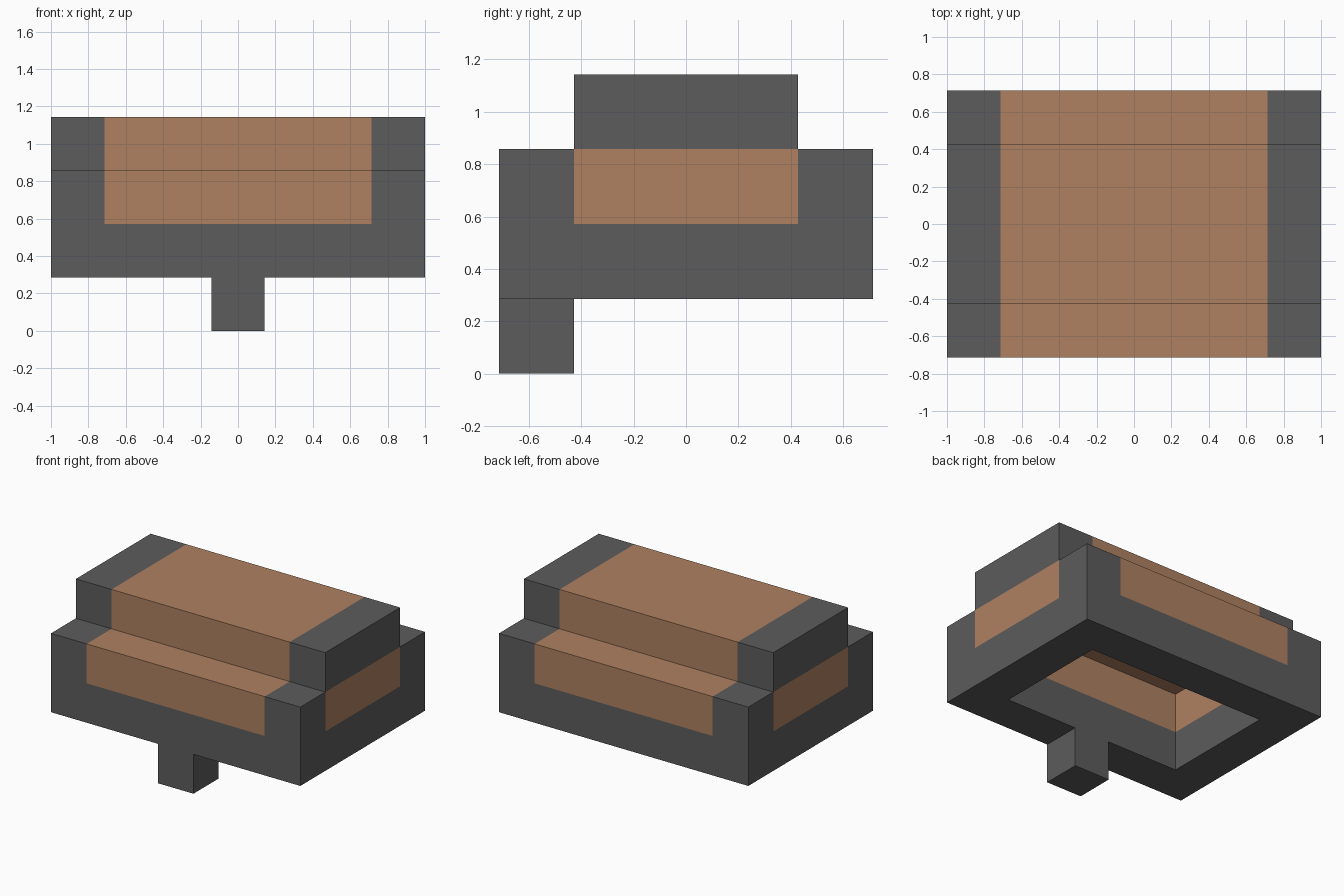
import bpy
import bmesh
from mathutils import Vector

cube = bpy.data.objects.get("Cube")
if cube:
    bpy.data.objects.remove(cube, do_unlink=True)


def make_material(name, colour):
    mat = bpy.data.materials.new(name)
    mat.use_nodes = True
    mat.diffuse_color = colour
    bsdf = mat.node_tree.nodes["Principled BSDF"]
    bsdf.inputs["Base Color"].default_value = colour
    bsdf.inputs["Roughness"].default_value = 0.9
    return mat


MATERIALS = [make_material("dark grey", (0.107, 0.107, 0.107, 1)),
             make_material("tan brown", (0.43, 0.22, 0.12, 1))]

# Everything sits on a grid of one seventh of a unit
U = 1 / 7
XS = [n * U for n in (-7, -5, -1, 1, 5, 7)]
YS = [n * U for n in (-5, -3, 3, 5)]
ZS = [n * U for n in (0, 2, 4, 6, 8)]
CORE_X = (1, 2, 3)   # columns between the end blocks
CORE_Y = 1           # middle row


def part_at(i, j, k):
    """Name of the part filling a grid cell, or None for empty space."""
    if not (0 <= i < 5 and 0 <= j < 3 and 0 <= k < 4):
        return None
    if k == 0:
        return "foot" if i == 2 and j == 0 else None
    if k == 3:
        return "body" if j == CORE_Y else None
    hollow = i in CORE_X and j == CORE_Y
    return None if hollow else "body"


def is_brown(i, j, k):
    if k == 2:                       # upper wall: all but the four corners
        return i in CORE_X or j == CORE_Y
    return k == 3 and i in CORE_X    # top block: all but the two ends


def build_part(name):
    """Outer skin of all cells that belong to one part."""
    bm = bmesh.new()
    for i in range(5):
        for j in range(3):
            for k in range(4):
                if part_at(i, j, k) != name:
                    continue
                low = (XS[i], YS[j], ZS[k])
                high = (XS[i + 1], YS[j + 1], ZS[k + 1])
                for axis in range(3):
                    for side in (-1, 1):
                        cell = [i, j, k]
                        cell[axis] += side
                        if part_at(*cell):
                            continue
                        a, b = (axis + 1) % 3, (axis + 2) % 3
                        corners = []
                        for s, t in ((0, 0), (1, 0), (1, 1), (0, 1)):
                            p = Vector(low)
                            p[axis] = (high if side > 0 else low)[axis]
                            p[a] = (low, high)[s][a]
                            p[b] = (low, high)[t][b]
                            corners.append(bm.verts.new(p))
                        face = bm.faces.new(corners[::side])
                        face.material_index = int(is_brown(i, j, k))
    bmesh.ops.remove_doubles(bm, verts=bm.verts[:], dist=0.001)
    mesh = bpy.data.meshes.new(name)
    bm.to_mesh(mesh)
    bm.free()
    for mat in MATERIALS:
        mesh.materials.append(mat)
    obj = bpy.data.objects.new(name, mesh)
    bpy.context.collection.objects.link(obj)


# Hollow stepped body, and the small post under its front edge
build_part("body")
build_part("foot")
